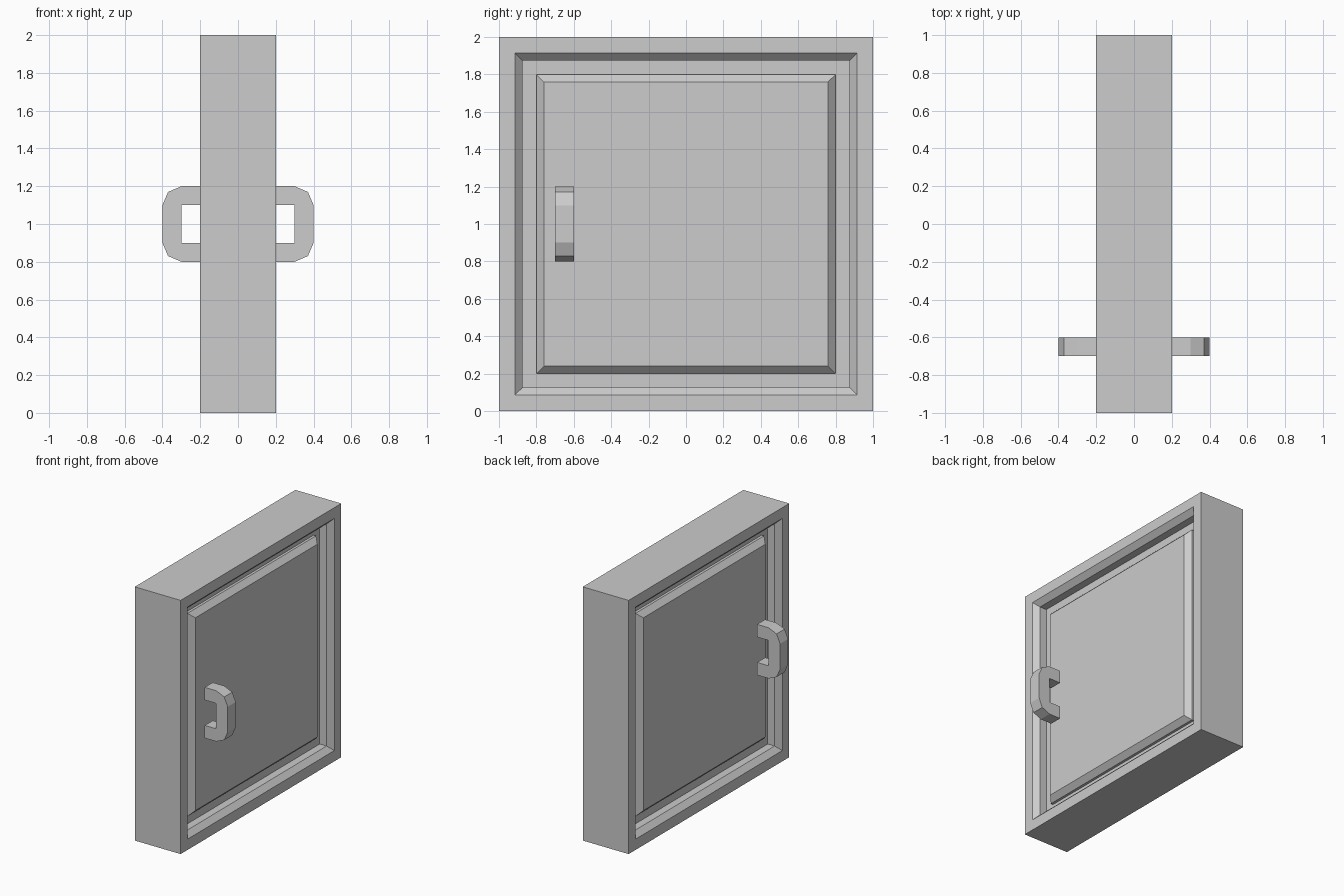
import bpy
import bmesh

cube = bpy.data.objects.get("Cube")
if cube:
    bpy.data.objects.remove(cube, do_unlink=True)

grey = bpy.data.materials.new("light_grey")
grey.use_nodes = True
colour = (0.604, 0.604, 0.604, 1)
grey.diffuse_color = colour
grey.node_tree.nodes["Principled BSDF"].inputs["Base Color"].default_value = colour


def finish(name, bm):
    """Turn a bmesh into a named, flat-shaded grey object."""
    bmesh.ops.recalc_face_normals(bm, faces=bm.faces)
    mesh = bpy.data.meshes.new(name)
    bm.to_mesh(mesh)
    bm.free()
    mesh.materials.append(grey)
    obj = bpy.data.objects.new(name, mesh)
    bpy.context.collection.objects.link(obj)
    return obj


def square_rings(name, profile, closed):
    """Join square rings given as (half size, x); close into a loop or cap the ends."""
    bm = bmesh.new()
    corners = ((-1, -1), (1, -1), (1, 1), (-1, 1))
    rings = [[bm.verts.new((x, s * cy, 1 + s * cz)) for cy, cz in corners]
             for s, x in profile]
    pairs = list(zip(rings, rings[1:]))
    if closed:
        pairs.append((rings[-1], rings[0]))
    else:
        bm.faces.new(rings[0])
        bm.faces.new(rings[-1])
    for a, b in pairs:
        for i in range(4):
            j = (i + 1) % 4
            bm.faces.new((a[i], a[j], b[j], b[i]))
    return finish(name, bm)


def both_sides(half):
    """Mirror a profile from the +x side to the -x side."""
    return half + [(s, -x) for s, x in reversed(half)]


# Mitred frame with a chamfered opening and a recessed stop
square_rings("frame", both_sides(
    [(1, 0.2), (0.915, 0.2), (0.875, 0.16), (0.875, 0.1), (0.8, 0.1)]), True)

# Door panel with chamfered edges
square_rings("door_panel", both_sides([(0.76, 0.16), (0.8, 0.12)]), False)

# Pull handles: a C-shaped outline with clipped corners, extruded along y
upper = [(0.2, 1.1), (0.2, 1.2), (0.3, 1.2), (0.37, 1.17), (0.4, 1.1)]
outline = upper + [(x, 2 - z) for x, z in reversed(upper)] + [(0.3, 0.9), (0.3, 1.1)]

for name, side in (("left_handle", 1), ("right_handle", -1)):
    bm = bmesh.new()
    face = bm.faces.new([bm.verts.new((side * x, -0.7, z)) for x, z in outline])
    ext = bmesh.ops.extrude_face_region(bm, geom=[face], use_keep_orig=True)
    moved = [g for g in ext["geom"] if isinstance(g, bmesh.types.BMVert)]
    bmesh.ops.translate(bm, verts=moved, vec=(0, 0.1, 0))
    finish(name, bm)
